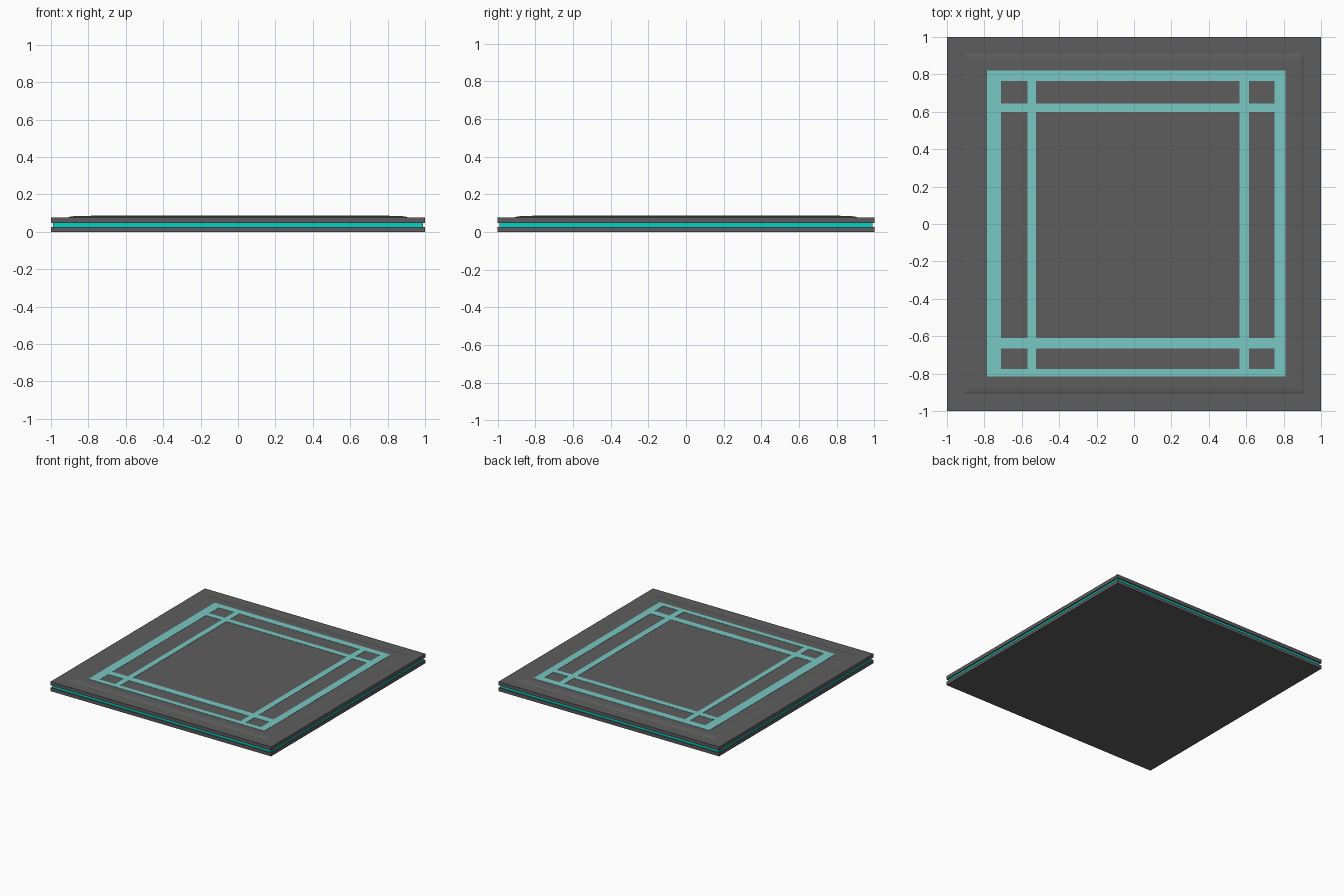
import bpy, bmesh

if "Cube" in bpy.data.objects:
    bpy.data.objects.remove(bpy.data.objects["Cube"])


def material(name, color):
    m = bpy.data.materials.new(name)
    m.diffuse_color = (*color, 1)
    m.use_nodes = True
    m.node_tree.nodes["Principled BSDF"].inputs["Base Color"].default_value = m.diffuse_color
    return m


DARK = material("dark_grey", (0.11, 0.11, 0.11))
GLOW = material("teal_glow", (0.0, 0.65, 0.58))
PALE = material("pale_teal", (0.19, 0.58, 0.55))


def finish(name, bm, mat):
    bmesh.ops.recalc_face_normals(bm, faces=bm.faces)
    mesh = bpy.data.meshes.new(name)
    bm.to_mesh(mesh)
    bm.free()
    mesh.materials.append(mat)
    obj = bpy.data.objects.new(name, mesh)
    bpy.context.collection.objects.link(obj)
    return obj


def stack(name, rings, mat):
    """Square solid lofted through (half width, z) rings."""
    bm = bmesh.new()
    loops = [[bm.verts.new((sx * h, sy * h, z))
              for sx, sy in ((-1, -1), (1, -1), (1, 1), (-1, 1))]
             for h, z in rings]
    for a, b in zip(loops, loops[1:]):
        for i in range(4):
            j = (i + 1) % 4
            bm.faces.new((a[i], a[j], b[j], b[i]))
    bm.faces.new(loops[0][::-1])
    bm.faces.new(loops[-1])
    return finish(name, bm, mat)


# Two plates with a recessed glowing layer between them
stack("bottom_plate", [(1, 0), (1, 0.027)], DARK)
stack("glowing_core", [(0.99, 0.027), (0.99, 0.048)], GLOW)

# Top plate with a shallow raised centre panel
stack("top_plate", [(1, 0.048), (1, 0.077), (0.91, 0.077),
                    (0.895, 0.082), (0.87, 0.085)], DARK)

# Crossing inlay bands: a grid where every even column or row is filled
xs = [-0.785, -0.71, -0.57, -0.525, 0.565, 0.615, 0.75, 0.81]
ys = [-0.815, -0.775, -0.665, -0.61, 0.60, 0.645, 0.765, 0.82]
bm = bmesh.new()
grid = [[bm.verts.new((x, y, 0.083)) for y in ys] for x in xs]
for i in range(7):
    for j in range(7):
        if i % 2 == 0 or j % 2 == 0:
            bm.faces.new((grid[i][j], grid[i + 1][j],
                          grid[i + 1][j + 1], grid[i][j + 1]))
top = bmesh.ops.extrude_face_region(bm, geom=bm.faces[:])["geom"]
bmesh.ops.translate(bm, vec=(0, 0, 0.004),
                    verts=[v for v in top if isinstance(v, bmesh.types.BMVert)])
finish("inlay_bands", bm, PALE)
